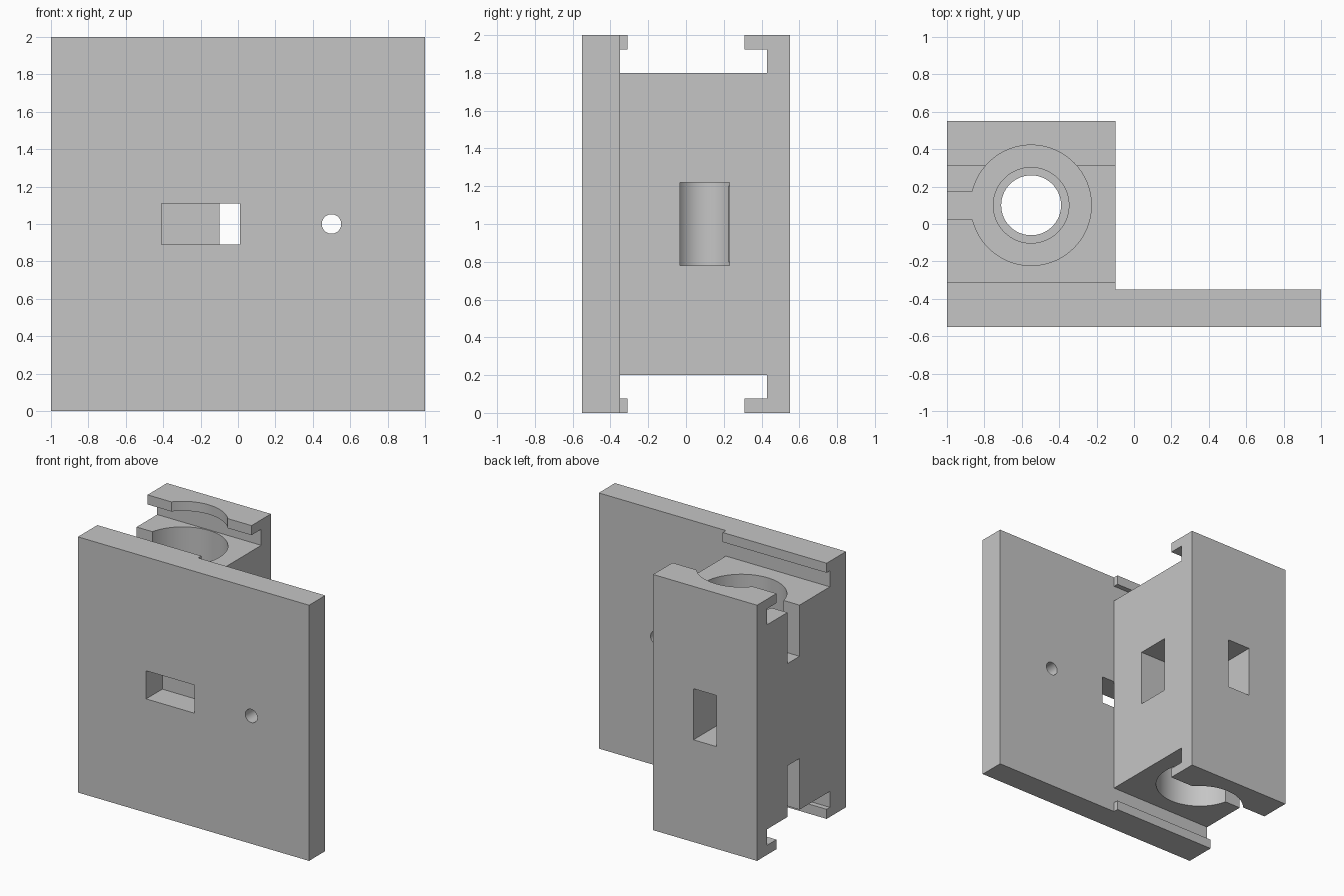
import bpy, bmesh, math

cube = bpy.data.objects.get("Cube")
if cube:
    bpy.data.objects.remove(cube, do_unlink=True)

gray = bpy.data.materials.new("plain_gray")
gray.use_nodes = True
gray.diffuse_color = (0.56, 0.56, 0.56, 1)
gray.node_tree.nodes["Principled BSDF"].inputs["Base Color"].default_value = gray.diffuse_color


def finish(name, bm):
    bmesh.ops.recalc_face_normals(bm, faces=bm.faces)
    mesh = bpy.data.meshes.new(name)
    bm.to_mesh(mesh)
    bm.free()
    mesh.materials.append(gray)
    ob = bpy.data.objects.new(name, mesh)
    bpy.context.collection.objects.link(ob)
    return ob


def box(name, x, y, z):
    bm = bmesh.new()
    bmesh.ops.create_cube(bm, size=1)
    for v in bm.verts:
        v.co = [r[0] if c < 0 else r[1] for c, r in zip(v.co, (x, y, z))]
    return finish(name, bm)


def extrude_x(name, profile, x0, x1):
    bm = bmesh.new()
    face = bm.faces.new([bm.verts.new((x0, y, z)) for y, z in profile])
    new = bmesh.ops.extrude_face_region(bm, geom=[face])["geom"]
    bmesh.ops.translate(bm, vec=(x1 - x0, 0, 0),
                        verts=[g for g in new if isinstance(g, bmesh.types.BMVert)])
    return finish(name, bm)


def lathe(name, profile, centre, steps=96):
    bm = bmesh.new()
    vs = [bm.verts.new((r, 0, z)) for r, z in profile]
    edges = [bm.edges.new(p) for p in zip(vs, vs[1:])]
    bmesh.ops.spin(bm, geom=vs + edges, cent=(0, 0, 0), axis=(0, 0, 1),
                   angle=math.tau, steps=steps)
    bmesh.ops.remove_doubles(bm, verts=bm.verts, dist=0.0001)
    bmesh.ops.translate(bm, vec=centre, verts=bm.verts)
    return finish(name, bm)


def combine(target, tool, operation):
    mod = target.modifiers.new(operation.lower(), "BOOLEAN")
    mod.operation, mod.solver, mod.object = operation, "EXACT", tool
    bpy.context.view_layer.objects.active = target
    bpy.ops.object.modifier_apply(modifier=mod.name)
    bpy.data.objects.remove(tool, do_unlink=True)


def mirrored(half):
    """Complete a profile by reflecting it about mid height."""
    return half + [(a, 2 - z) for a, z in reversed(half)]


# Front plate with rectangular window and round screw hole
bracket = box("slotted_bracket", (-1, 1), (-0.55, -0.35), (0, 2))
combine(bracket, box("plate_window", (-0.41, 0.01), (-0.7, -0.2), (0.89, 1.11)), "DIFFERENCE")
screw = lathe("screw_hole", [(0, -0.3), (0.052, -0.3), (0.052, 0.3), (0, 0.3)], (0, 0, 0), 48)
screw.data.transform(screw.matrix_world.Rotation(math.pi / 2, 4, "X"))
screw.data.transform(screw.matrix_world.Translation((0.5, -0.45, 1)))
combine(bracket, screw, "DIFFERENCE")

# Bearing block with a hooked rear wall around the end slots
hook = [(-0.35, 0.2), (0.43, 0.2), (0.43, 0.075), (0.31, 0.075), (0.31, 0), (0.55, 0)]
block = extrude_x("bearing_block", mirrored(hook), -1, -0.1)

# Stepped bore: wide end pockets, shallow shoulder, narrow middle
bore = [(0, -0.1), (0.322, -0.1), (0.322, 0.6), (0.202, 0.6), (0.202, 0.65), (0.16, 0.65)]
combine(block, lathe("bore", mirrored(bore), (-0.55, 0.1, 0)), "DIFFERENCE")

# Side channels opening the pockets
for z in ((0.1, 0.6), (1.4, 1.9)):
    combine(block, box("channel", (-1.1, -0.75), (0.025, 0.175), z), "DIFFERENCE")

# Inspection windows in the side and the back
combine(block, box("side_window", (-0.55, 0), (-0.033, 0.23), (0.78, 1.22)), "DIFFERENCE")
combine(block, box("back_window", (-0.65, -0.45), (0.1, 0.7), (0.8, 1.2)), "DIFFERENCE")

# Join block and the front slot lips to the plate
combine(bracket, block, "UNION")
for z in ((0, 0.075), (1.925, 2)):
    combine(bracket, box("front_lip", (-1, -0.1), (-0.45, -0.31), z), "UNION")

bpy.ops.object.select_all(action="DESELECT")
bracket.select_set(True)
bpy.context.view_layer.objects.active = bracket
bpy.ops.object.shade_smooth_by_angle(angle=math.radians(30))
